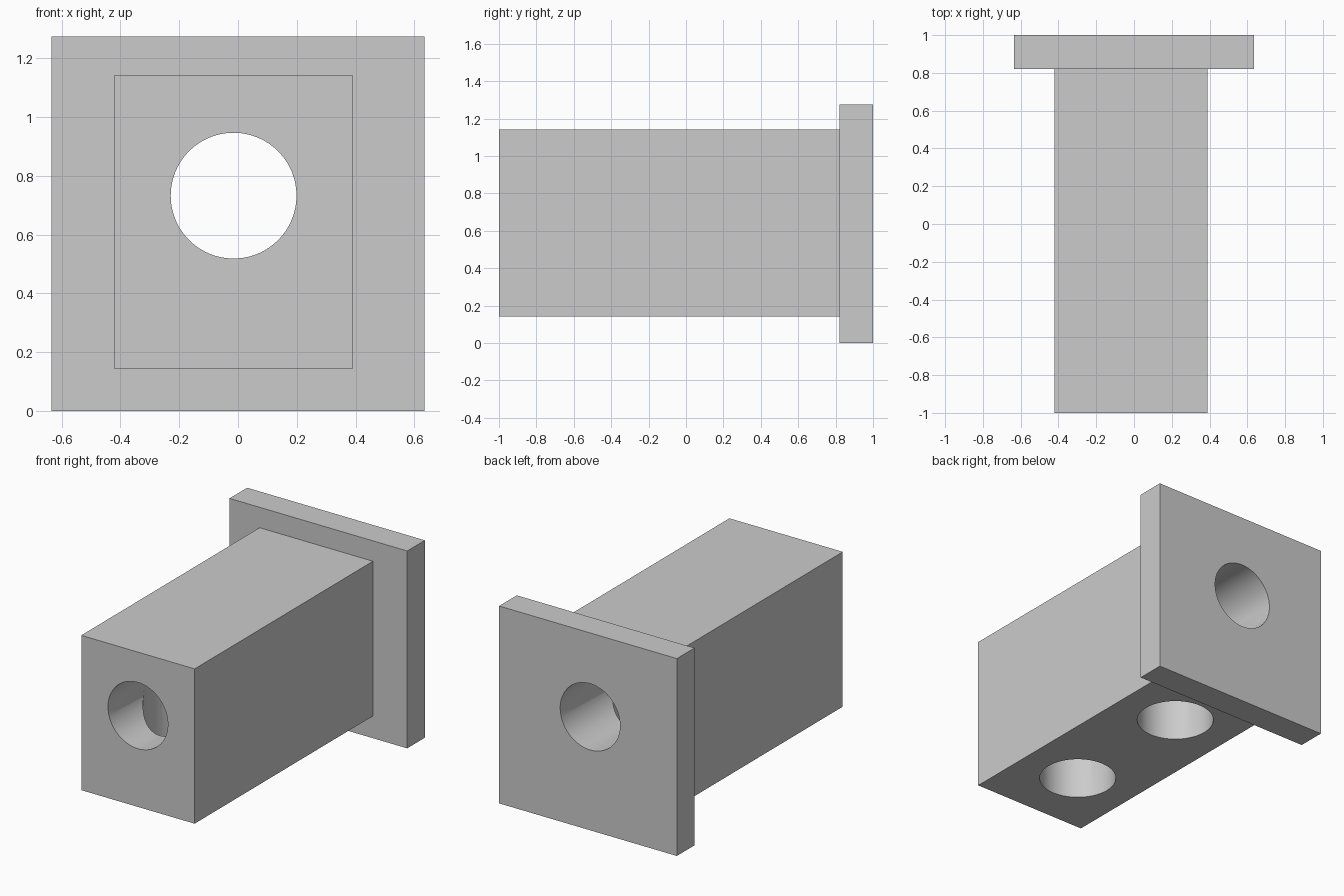
import bpy
import math

default = bpy.data.objects.get("Cube")
if default:
    bpy.data.objects.remove(default, do_unlink=True)

grey = bpy.data.materials.new("plain grey")
grey.use_nodes = True
grey.diffuse_color = (0.6, 0.6, 0.6, 1)
grey.node_tree.nodes["Principled BSDF"].inputs["Base Color"].default_value = (0.6, 0.6, 0.6, 1)


def box(name, low, high):
    centre = [(a + b) / 2 for a, b in zip(low, high)]
    bpy.ops.mesh.primitive_cube_add(size=1, location=centre)
    ob = bpy.context.object
    ob.name = name
    ob.scale = [b - a for a, b in zip(low, high)]
    bpy.ops.object.transform_apply(location=True, rotation=True, scale=True)
    ob.data.materials.append(grey)
    return ob


def cylinder(name, radius, depth, centre, turn=0):
    bpy.ops.mesh.primitive_cylinder_add(vertices=96, radius=radius, depth=depth,
                                        location=centre, rotation=(turn, 0, 0))
    ob = bpy.context.object
    ob.name = name
    ob.data.materials.append(grey)
    return ob


def combine(target, tool, operation):
    mod = target.modifiers.new(tool.name, 'BOOLEAN')
    mod.operation = operation
    mod.solver = 'EXACT'
    mod.object = tool
    bpy.ops.object.select_all(action='DESELECT')
    bpy.context.view_layer.objects.active = target
    target.select_set(True)
    bpy.ops.object.modifier_apply(modifier=mod.name)
    bpy.data.objects.remove(tool, do_unlink=True)


# Long block joined to the square flange at the back
hole_x, bore_z = -0.015, 0.733
body = box("flanged_block", (-0.42, -1, 0.143), (0.39, 0.9, 1.143))
flange = box("flange", (-0.635, 0.82, 0), (0.635, 1, 1.275))
combine(body, flange, 'UNION')

# Bore running from front to back
bore = cylinder("bore", 0.214, 2.4, (hole_x, 0, bore_z), math.pi / 2)
combine(body, bore, 'DIFFERENCE')

# Two blind holes from below, meeting the bore at mid height
for y in (-0.547, 0.37):
    bottom, top = 0.05, 0.73
    hole = cylinder("bottom_hole", 0.23, top - bottom, (hole_x, y, (bottom + top) / 2))
    combine(body, hole, 'DIFFERENCE')

# Smooth bore walls, crisp edges
bpy.ops.object.select_all(action='DESELECT')
bpy.context.view_layer.objects.active = body
body.select_set(True)
bpy.ops.object.shade_smooth_by_angle(angle=math.radians(30))
